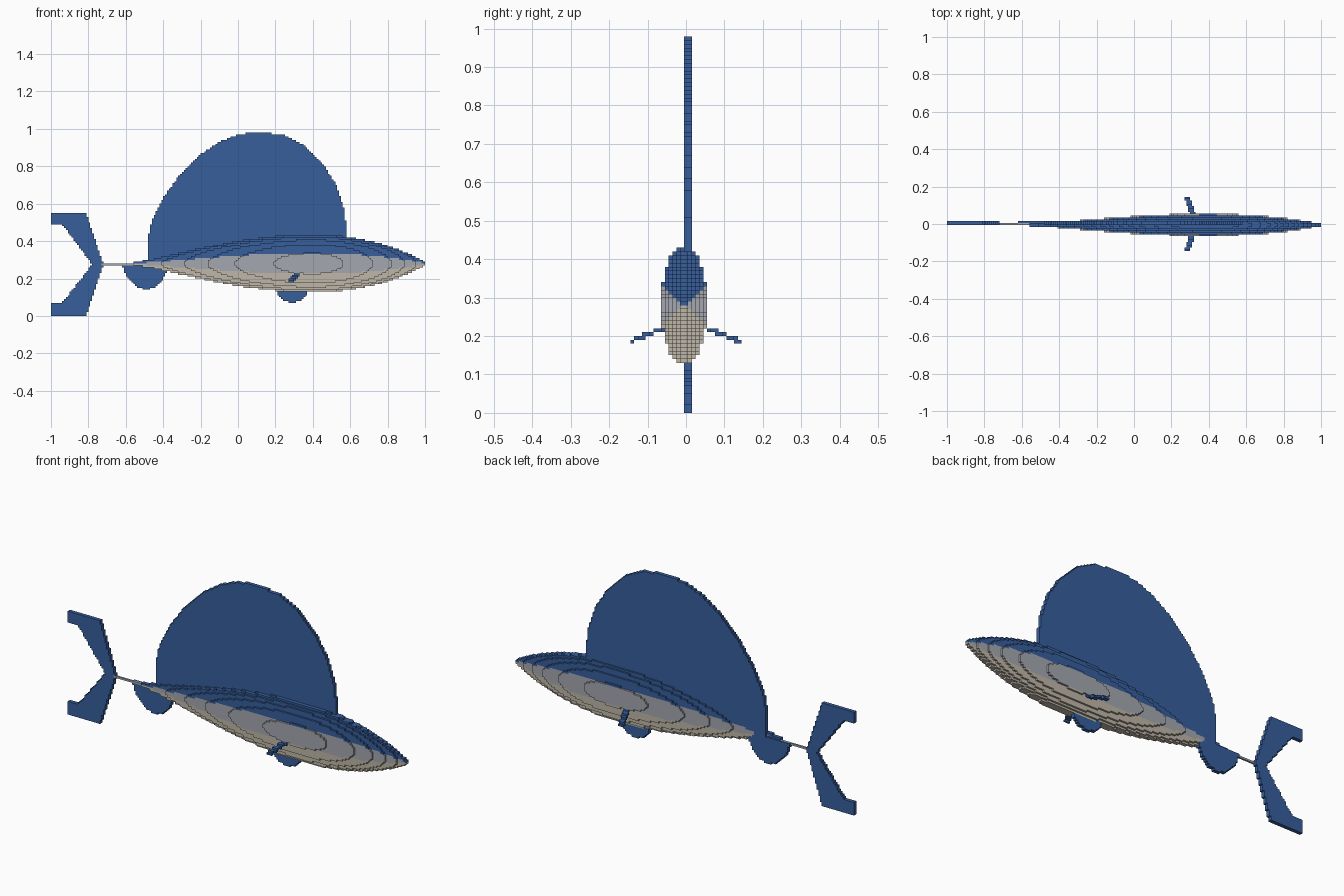
import bpy
import bmesh
from mathutils import Vector

cube = bpy.data.objects.get("Cube")
if cube:
    bpy.data.objects.remove(cube, do_unlink=True)

CELL = 0.01
BLUE, GREY, CREAM = range(3)
AXIS_Z = 0.28


def make_material(name, rgb):
    mat = bpy.data.materials.new(name)
    mat.use_nodes = True
    color = (*rgb, 1)
    mat.diffuse_color = color
    mat.node_tree.nodes["Principled BSDF"].inputs["Base Color"].default_value = color
    return mat


MATERIALS = [
    make_material("deep blue", (0.037, 0.112, 0.33)),
    make_material("silver grey", (0.37, 0.39, 0.43)),
    make_material("belly cream", (0.52, 0.47, 0.39)),
]


def cell_centres(low, high, origin):
    """Cell centres of the block grid between two limits."""
    first = round((low - origin) / CELL)
    last = round((high - origin) / CELL)
    return [(i, origin + (i + 0.5) * CELL) for i in range(first, last)]


def block_part(name, x_range, y_range, z_range, rule):
    """Fill the cells where the rule gives a colour, and skin them."""
    origin = Vector((-1, -0.145, 0))
    cells = {}
    for i, x in cell_centres(*x_range, origin.x):
        for j, y in cell_centres(*y_range, origin.y):
            for k, z in cell_centres(*z_range, origin.z):
                color = rule(x, y, z)
                if color is not None:
                    cells[i, j, k] = color

    bm = bmesh.new()
    corners = {}

    def corner(key):
        if key not in corners:
            corners[key] = bm.verts.new(origin + Vector(key) * CELL)
        return corners[key]

    for cell, color in cells.items():
        for axis in range(3):
            u, v = (axis + 1) % 3, (axis + 2) % 3
            for side in (0, 1):
                neighbour = list(cell)
                neighbour[axis] += 2 * side - 1
                if tuple(neighbour) in cells:
                    continue
                loop = []
                for du, dv in ((0, 0), (1, 0), (1, 1), (0, 1)):
                    key = list(cell)
                    key[axis] += side
                    key[u] += du
                    key[v] += dv
                    loop.append(corner(tuple(key)))
                face = bm.faces.new(loop if side else loop[::-1])
                face.material_index = color

    mesh = bpy.data.meshes.new(name)
    bm.to_mesh(mesh)
    bm.free()
    for mat in MATERIALS:
        mesh.materials.append(mat)
    obj = bpy.data.objects.new(name, mesh)
    bpy.context.collection.objects.link(obj)
    return obj


def inside_outline(points, x, z):
    inside = False
    for (ax, az), (bx, bz) in zip(points, points[1:] + points[:1]):
        if (az > z) != (bz > z) and x < ax + (z - az) * (bx - ax) / (bz - az):
            inside = not inside
    return inside


def flat_fin(name, points):
    """A fin two cells thick, cut from a side outline."""
    xs, zs = zip(*points)
    block_part(name, (min(xs), max(xs)), (-0.005, 0.015), (min(zs), max(zs)),
               lambda x, y, z: BLUE if inside_outline(points, x, z) else None)


# Body: tapering oval sections, blue back, grey flanks, cream belly
def body_rule(x, y, z):
    if x < 0.4:
        size = max(0, 1 - (0.4 - x) ** 2) ** 1.5
    else:
        size = max(0, 1 - ((x - 0.4) / 0.6) ** 2) ** 0.85
    rise = z - AXIS_Z
    wide = (abs(y + 0.005) - 0.004) / 0.0545
    tall = (abs(rise) - 0.004) / 0.15
    if wide ** 2 + tall ** 2 > size ** 2:
        return None
    band = 0.054 * size
    if rise > band:
        return BLUE
    return GREY if rise > -band else CREAM


block_part("body", (-0.6, 1), (-0.065, 0.055), (0.12, 0.44), body_rule)

# Thin stalk joining the body to the tail fin
block_part("tail_stalk", (-0.73, -0.54), (-0.005, 0.005), (0.27, 0.28),
           lambda x, y, z: GREY)

# Large sail on the back
flat_fin("dorsal_sail", [
    (-0.48, 0.28), (-0.48, 0.42), (-0.46, 0.51), (-0.4, 0.63), (-0.3, 0.77),
    (-0.2, 0.865), (-0.1, 0.93), (0, 0.97), (0.12, 0.985), (0.25, 0.965),
    (0.35, 0.915), (0.45, 0.82), (0.52, 0.71), (0.565, 0.58), (0.58, 0.48),
    (0.58, 0.36), (0.4, 0.28)])

# Forked tail fin
flat_fin("tail_fin", [
    (-1, 0), (-0.81, 0), (-0.72, 0.275), (-0.81, 0.55), (-1, 0.55),
    (-1, 0.49), (-0.94, 0.49), (-0.78, 0.275), (-0.94, 0.07), (-1, 0.07)])

# Rounded fins below
flat_fin("anal_fin", [
    (-0.62, 0.28), (-0.61, 0.235), (-0.57, 0.18), (-0.53, 0.15), (-0.49, 0.14),
    (-0.44, 0.155), (-0.4, 0.2), (-0.375, 0.25), (-0.37, 0.28)])
flat_fin("pelvic_fin", [
    (0.2, 0.16), (0.215, 0.11), (0.25, 0.08), (0.29, 0.07),
    (0.33, 0.08), (0.365, 0.11), (0.38, 0.16)])


# Side fins: narrow, stepping down and back as they reach out
def side_fin_rule(x, y, z):
    reach = (abs(y) - 0.045) / 0.1
    centre_x = 0.315 - 0.03 * reach
    centre_z = 0.225 - 0.04 * reach
    if abs(x - centre_x) < 0.0151 and abs(z - centre_z) < 0.006:
        return BLUE
    return None


for name, y_range in (("left_side_fin", (0.035, 0.145)),
                      ("right_side_fin", (-0.145, -0.035))):
    block_part(name, (0.25, 0.35), y_range, (0.17, 0.24), side_fin_rule)
